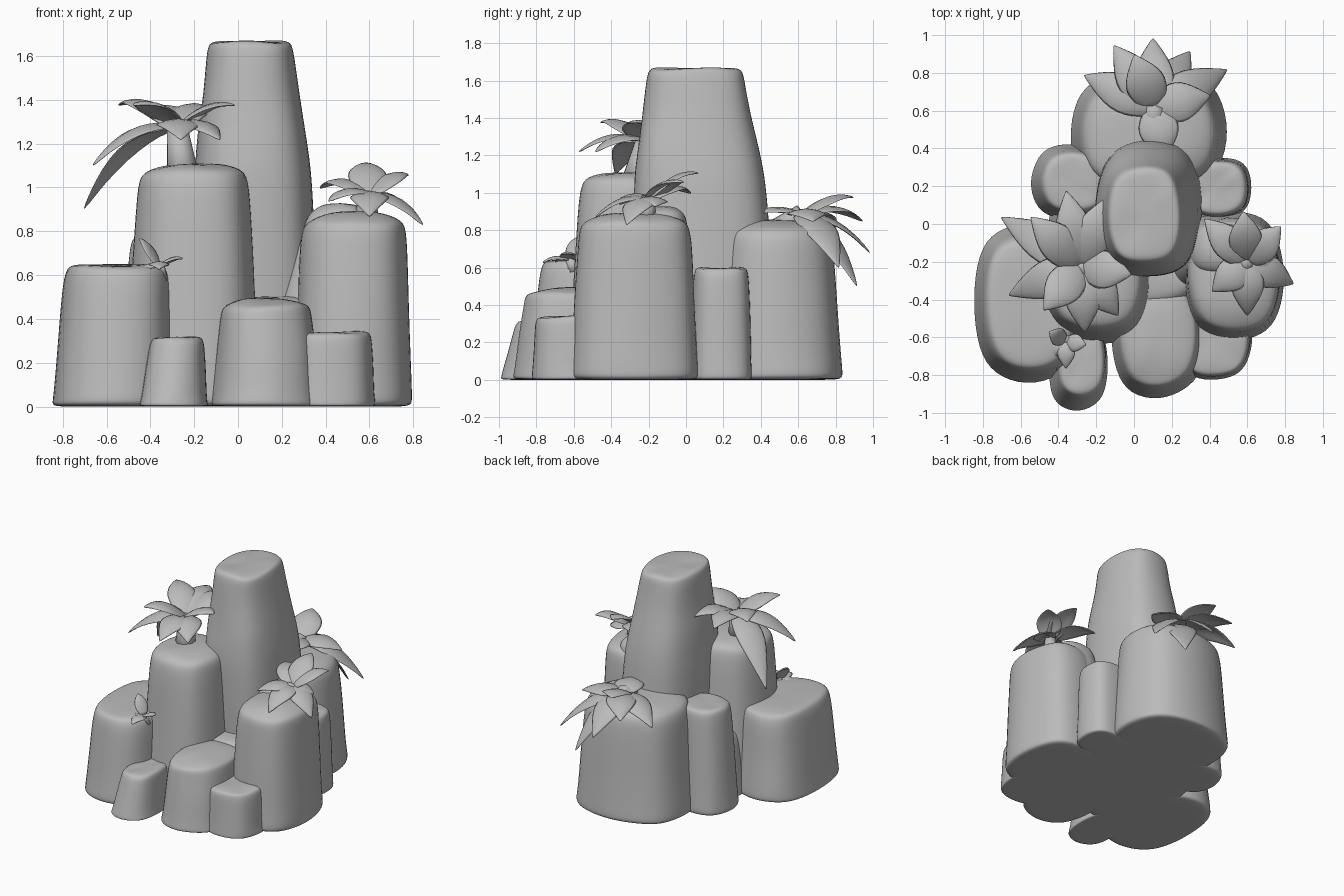
import bpy, bmesh, math, random
from mathutils import Vector

random.seed(4)
if "Cube" in bpy.data.objects:
    bpy.data.objects.remove(bpy.data.objects["Cube"])

GREY = (0.5, 0.5, 0.5, 1)
stone = bpy.data.materials.new("stone_grey")
stone.use_nodes = True
stone.diffuse_color = GREY
stone.node_tree.nodes["Principled BSDF"].inputs["Base Color"].default_value = GREY


def finish(name, bm):
    bmesh.ops.recalc_face_normals(bm, faces=bm.faces)
    mesh = bpy.data.meshes.new(name)
    bm.to_mesh(mesh)
    bm.free()
    mesh.materials.append(stone)
    mesh.shade_smooth()
    obj = bpy.data.objects.new(name, mesh)
    bpy.context.collection.objects.link(obj)
    return obj


# Relative height and width of each ring of a boulder, from foot to crown
RINGS = [(0, 0.6), (0, 1), (0.03, 1.03), (0.15, 1.01), (0.5, 1),
         (0.85, 0.98), (0.96, 0.95), (1, 0.86), (1, 0.45)]
SIDES = 12


def signed_pow(v, p):
    return math.copysign(abs(v) ** p, v)


def boulder(name, centre, radii, height, taper=0.9, lean=(0, 0), dome=0.0, rings=RINGS):
    """Rounded, slightly irregular stone column standing on the ground."""
    bm = bmesh.new()
    wobble = [random.uniform(0.97, 1.06) for _ in range(SIDES)]
    loops = []
    for i, (t, s) in enumerate(rings):
        s *= (1 + (taper - 1) * t) * 1.03
        loop = []
        for k in range(SIDES):
            a = math.tau * k / SIDES
            r = s * wobble[k] * random.uniform(0.98, 1.02)
            x = centre[0] + lean[0] * t + radii[0] * r * signed_pow(math.cos(a), 0.74)
            y = centre[1] + lean[1] * t + radii[1] * r * signed_pow(math.sin(a), 0.74)
            z = height * t + (dome if i == len(rings) - 1 else 0)
            if 0.8 < t:
                z += random.uniform(-0.012, 0.008)
            loop.append(bm.verts.new((x, y, z)))
        loops.append(loop)
    for lower, upper in zip(loops, loops[1:]):
        for k in range(SIDES):
            j = (k + 1) % SIDES
            bm.faces.new((lower[k], lower[j], upper[j], upper[k]))
    bm.faces.new(loops[0][::-1])
    bm.faces.new(loops[-1])
    obj = finish(name, bm)
    sub = obj.modifiers.new("rounding", 'SUBSURF')
    sub.levels = sub.render_levels = 2


# Central peak, bulging at its shoulders
PEAK = [(0, 0.6), (0, 1), (0.3, 1.03), (0.54, 1.01), (0.65, 0.98), (0.75, 0.9),
        (0.85, 0.81), (0.94, 0.75), (0.985, 0.71), (1, 0.64), (1, 0.35)]
boulder("central_peak", (0.1, 0.12), (0.27, 0.36), 1.67, 1, (-0.04, -0.07), rings=PEAK)
boulder("inner_core", (0.02, -0.05), (0.46, 0.42), 0.5)

# Tall columns around the peak
boulder("right_middle_column", (-0.21, -0.29), (0.3, 0.33), 1.08, 0.85, (0.01, 0), 0.03)
boulder("right_large_boulder", (-0.57, -0.41), (0.27, 0.41), 0.65, 0.9, (0.02, 0))
boulder("left_column", (0.52, -0.28), (0.265, 0.33), 0.85, 0.92, (0.01, 0.0), 0.05)
boulder("left_column_shoulder", (0.36, -0.18), (0.3, 0.27), 0.9, 0.5, (0.11, 0.05), 0.03)
boulder("back_column", (0.08, 0.49), (0.4, 0.33), 0.81, 0.9, (0, -0.01), 0.05)

# Low stones filling the gaps
boulder("front_centre_stone", (0.13, -0.58), (0.24, 0.33), 0.47, 0.86, (0.0, 0), 0.03)
boulder("front_left_stone", (0.43, -0.6), (0.19, 0.22), 0.34, 0.95)
boulder("front_right_stone", (-0.3, -0.74), (0.15, 0.24), 0.32, 0.82, (0.02, 0.03))
boulder("back_left_stone", (0.43, 0.19), (0.18, 0.16), 0.6, 0.94)
boulder("back_right_stone", (-0.34, 0.22), (0.2, 0.19), 0.78, 0.87, (0.02, 0))

# Position along a blade and its relative width there
BLADE = [(0, 0.5), (0.2, 0.85), (0.42, 1), (0.62, 0.82), (0.82, 0.45), (1, 0.03)]


def add_blade(bm, root, tip, width, arch):
    """Arched, keeled leaf strip from root to tip."""
    root, tip = Vector(root), Vector(tip)
    side = (tip - root).cross(Vector((0, 0, 1))).normalized()
    previous = None
    for t, w in BLADE:
        mid = root.lerp(tip, t)
        mid.z += arch * 4 * t * (1 - t)
        half = side * width * w / 2
        drop = Vector((0, 0, width * w * 0.18))
        row = [bm.verts.new(p) for p in (mid - half - drop, mid, mid + half - drop)]
        if previous:
            for k in range(2):
                bm.faces.new((previous[k], previous[k + 1], row[k + 1], row[k]))
        previous = row


def plant(name, foot, crown, tips, width, arch, stem):
    bm = bmesh.new()
    for tip in tips:
        reach = (Vector(tip) - Vector(crown)).length
        add_blade(bm, crown, tip, width, arch * reach)
    leaves = finish(name + "_leaves", bm)
    thick = leaves.modifiers.new("thickness", 'SOLIDIFY')
    thick.thickness = 0.012
    sub = leaves.modifiers.new("rounding", 'SUBSURF')
    sub.levels = sub.render_levels = 1
    # Stem
    bm = bmesh.new()
    axis = Vector(crown) - Vector(foot)
    bmesh.ops.create_cone(bm, cap_ends=True, segments=8, radius1=stem,
                          radius2=stem * 0.6, depth=axis.length)
    bmesh.ops.rotate(bm, verts=bm.verts, matrix=axis.to_track_quat('Z', 'Y').to_matrix())
    bmesh.ops.translate(bm, verts=bm.verts, vec=(Vector(foot) + Vector(crown)) / 2)
    finish(name + "_stem", bm)


plant("right_palm", (-0.25, -0.28, 1.03), (-0.28, -0.22, 1.29),
      [(-0.71, 0.04, 0.9), (-0.67, -0.38, 1.1), (-0.48, -0.46, 1.38),
       (-0.26, -0.58, 1.22), (-0.08, -0.49, 1.22), (-0.01, -0.27, 1.38),
       (-0.15, 0.14, 1.35), (-0.36, 0.18, 1.33), (-0.55, 0.04, 1.38)], 0.23, 0.2, 0.08)
plant("left_palm", (0.58, -0.22, 0.84), (0.6, -0.2, 0.98),
      [(0.37, 0.03, 1.0), (0.58, 0.07, 1.11), (0.78, -0.01, 1.06),
       (0.85, -0.32, 0.83), (0.6, -0.49, 0.87), (0.41, -0.36, 0.94),
       (0.76, -0.16, 0.93)], 0.2, 0.2, 0.06)
plant("back_palm", (0.1, 0.5, 0.8), (0.11, 0.62, 0.9),
      [(-0.27, 0.79, 0.78), (-0.11, 0.95, 0.85), (0.1, 0.99, 0.68),
       (0.3, 0.92, 0.5), (0.5, 0.82, 0.6), (0.41, 0.68, 0.85),
       (0.16, 0.34, 0.88), (0.0, 0.9, 0.98)], 0.24, 0.18, 0.07)
plant("front_sprout", (-0.36, -0.6, 0.58), (-0.36, -0.62, 0.65),
      [(-0.45, -0.7, 0.62), (-0.36, -0.77, 0.63), (-0.25, -0.64, 0.68),
       (-0.45, -0.57, 0.77)], 0.11, 0.2, 0.04)
